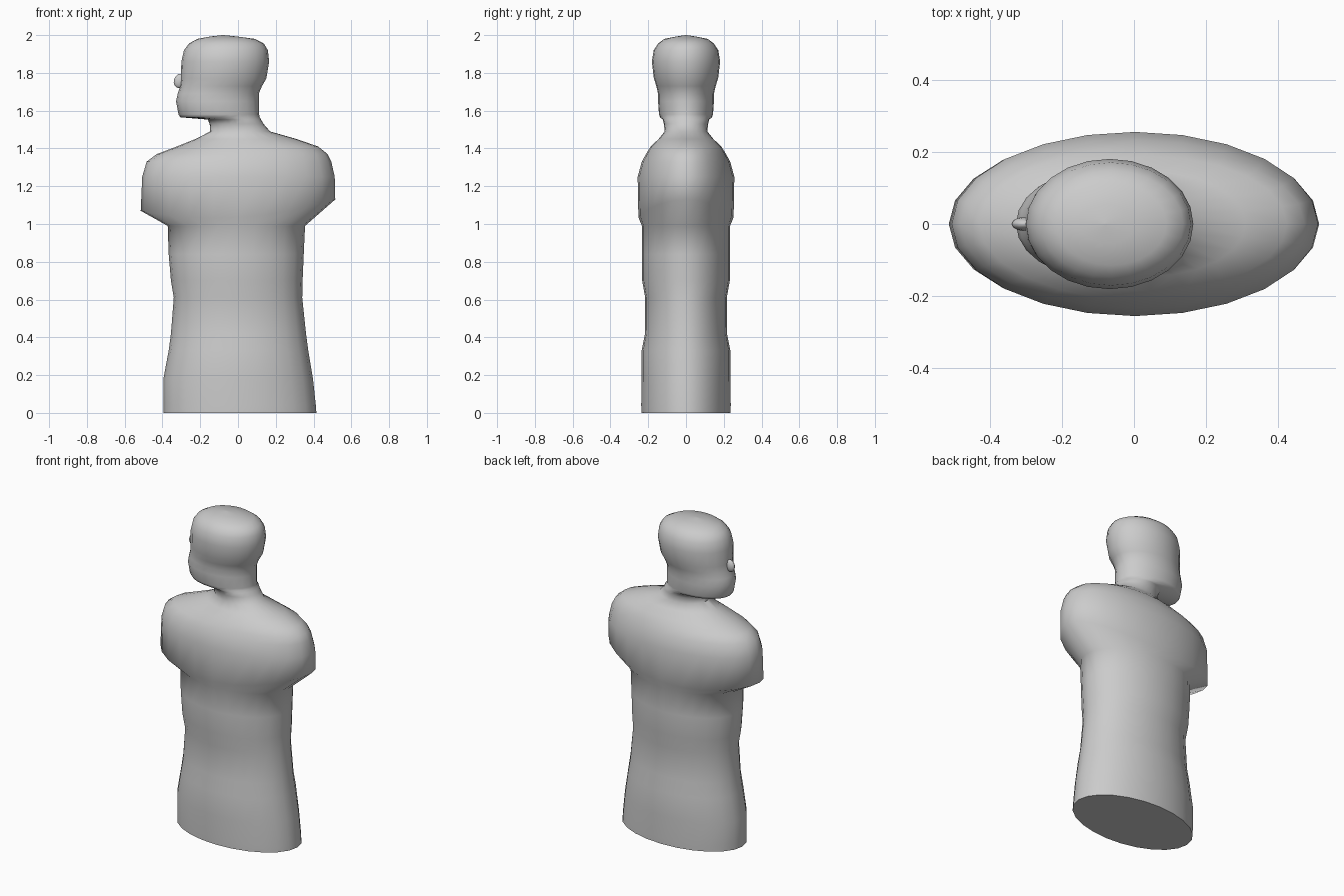
import bpy, bmesh, math

SIDES = 24


def loft(name, rings):
    """Skin elliptical rings: (z, left x, right x, half depth, side lift, tilt)."""
    bm = bmesh.new()
    loops = []
    for z, xl, xr, d, *bend in rings:
        lift, tilt = bend if bend else (0, 0)
        loop = []
        for i in range(SIDES):
            a = 2 * math.pi * i / SIDES
            c = math.cos(a)
            loop.append(bm.verts.new(((xl + xr) / 2 + (xr - xl) / 2 * c,
                                      d * math.sin(a),
                                      z + lift * c * c + tilt * c)))
        loops.append(loop)
    for low, high in zip(loops, loops[1:]):
        for i in range(SIDES):
            j = (i + 1) % SIDES
            bm.faces.new((low[i], low[j], high[j], high[i]))
    bm.faces.new(loops[0][::-1])
    bm.faces.new(loops[-1])
    mesh = bpy.data.meshes.new(name)
    bm.to_mesh(mesh)
    bm.free()
    obj = bpy.data.objects.new(name, mesh)
    bpy.context.collection.objects.link(obj)
    return smooth(obj)


def smooth(obj):
    bpy.ops.object.select_all(action='DESELECT')
    obj.select_set(True)
    bpy.context.view_layer.objects.active = obj
    bpy.ops.object.shade_smooth_by_angle(angle=math.radians(65))
    return obj


# Torso, shoulders, neck and head in one continuous skin
loft("bust", [
    (0.00, -0.395, 0.415, 0.236),
    (0.04, -0.395, 0.412, 0.237),
    (0.18, -0.395, 0.397, 0.236),
    (0.33, -0.367, 0.372, 0.235),
    (0.42, -0.355, 0.36, 0.217),
    (0.61, -0.34, 0.34, 0.216),
    (0.70, -0.355, 0.342, 0.232),
    (0.84, -0.367, 0.348, 0.233),
    (0.99, -0.372, 0.355, 0.233),
    (1.035, -0.515, 0.515, 0.252, 0.065, 0.03),
    (1.25, -0.507, 0.512, 0.256),
    (1.33, -0.484, 0.494, 0.234),
    (1.37, -0.43, 0.474, 0.212),
    (1.41, -0.325, 0.425, 0.187),
    (1.45, -0.225, 0.31, 0.145),
    (1.49, -0.147, 0.17, 0.113),
    (1.53, -0.15, 0.135, 0.117),
    (1.553, -0.16, 0.122, 0.123),
    (1.565, -0.305, 0.115, 0.138),
    (1.58, -0.315, 0.112, 0.143),
    (1.65, -0.328, 0.11, 0.148),
    (1.69, -0.319, 0.11, 0.148),
    (1.73, -0.306, 0.127, 0.157),
    (1.77, -0.302, 0.15, 0.17),
    (1.86, -0.30, 0.165, 0.181),
    (1.92, -0.286, 0.158, 0.171),
    (1.955, -0.26, 0.137, 0.148),
    (1.98, -0.215, 0.09, 0.115),
    (1.992, -0.15, 0.0, 0.055),
    (2.00, -0.085, -0.075, 0.004),
])

# Nose
bpy.ops.mesh.primitive_uv_sphere_add(segments=12, ring_count=8, radius=1,
                                     location=(-0.308, 0, 1.757))
nose = bpy.context.object
nose.name = "nose"
nose.scale = (0.032, 0.019, 0.038)
nose.rotation_euler.y = math.radians(15)
smooth(nose)
